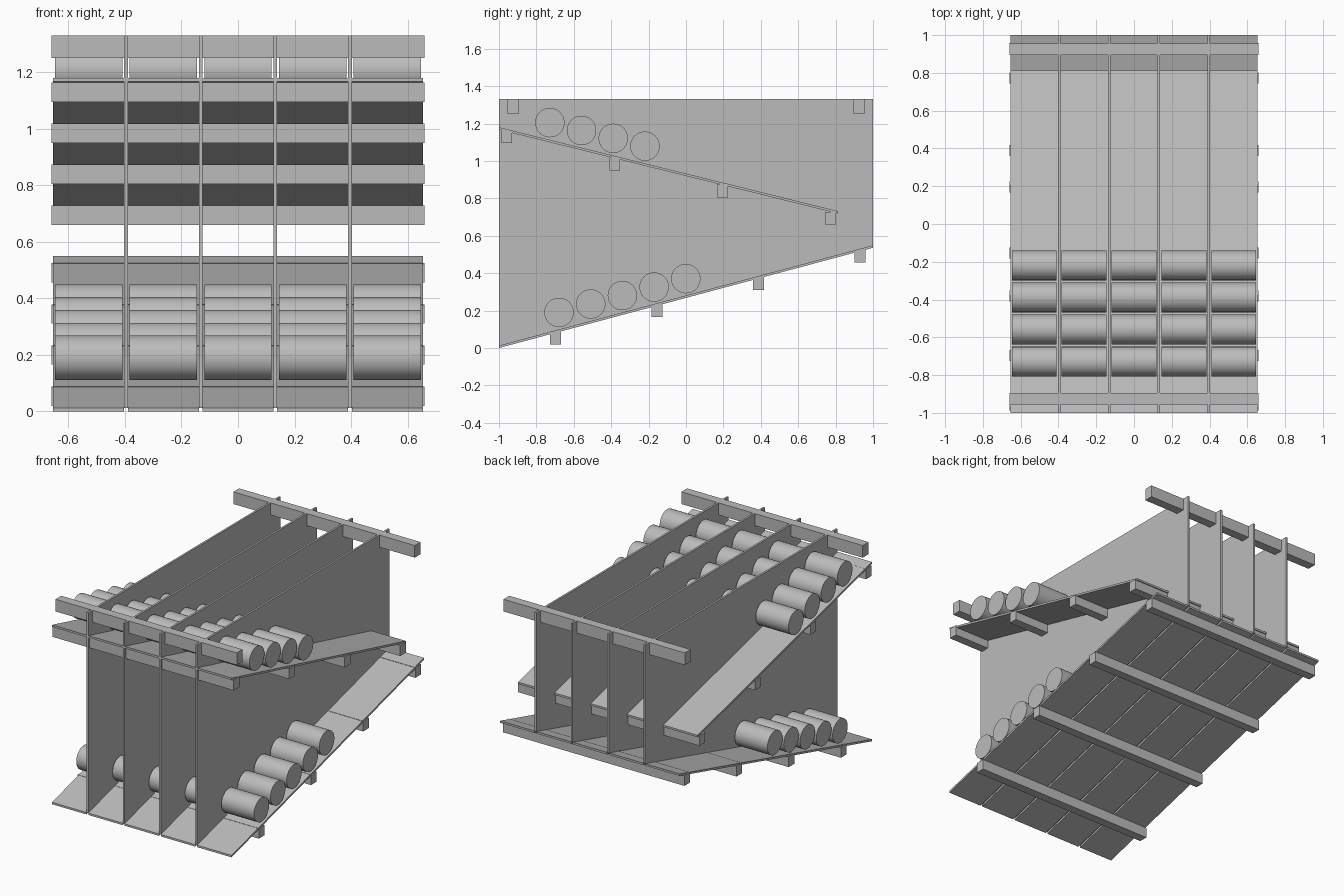
import bpy
import math

if "Cube" in bpy.data.objects:
    bpy.data.objects.remove(bpy.data.objects["Cube"], do_unlink=True)

grey = bpy.data.materials.new("plain grey")
grey.use_nodes = True
grey.diffuse_color = (0.5, 0.5, 0.5, 1)
grey.node_tree.nodes["Principled BSDF"].inputs["Base Color"].default_value = (0.5, 0.5, 0.5, 1)

HALF_WIDTH = 0.66
BAY = 2 * HALF_WIDTH / 5
SHEET = 0.013           # thickness of shelves and dividers
HEIGHT = 1.33
CAN_RADIUS = 0.0785
CAN_LENGTH = 0.238


def extrude_x(name, profile, x, width):
    """Extrude a (y, z) outline along x, centred on x."""
    n = len(profile)
    verts = [(x + side * width / 2, y, z) for side in (-1, 1) for y, z in profile]
    faces = [tuple(reversed(range(n))), tuple(range(n, 2 * n))]
    faces += [(i, (i + 1) % n, n + (i + 1) % n, n + i) for i in range(n)]
    mesh = bpy.data.meshes.new(name)
    mesh.from_pydata(verts, [], faces)
    mesh.materials.append(grey)
    obj = bpy.data.objects.new(name, mesh)
    bpy.context.collection.objects.link(obj)
    return obj


def beam(name, y, z, depth=0.058, height=0.068):
    """Full-width square bar, y at its middle and z at its underside."""
    a, b = y - depth / 2, y + depth / 2
    extrude_x(name, [(a, z), (b, z), (b, z + height), (a, z + height)], 0, 2 * HALF_WIDTH)


def shelf(name, y0, z0, y1, z1, x):
    """Sloping sheet, z values at its top surface."""
    extrude_x(name, [(y0, z0 - SHEET), (y1, z1 - SHEET), (y1, z1), (y0, z0)], x, BAY - SHEET)


def can(name, x, y, z):
    bpy.ops.mesh.primitive_cylinder_add(vertices=48, radius=CAN_RADIUS, depth=CAN_LENGTH,
                                        location=(x, y, z), rotation=(0, math.pi / 2, 0))
    obj = bpy.context.object
    obj.name = name
    obj.data.materials.append(grey)
    bpy.ops.object.shade_smooth_by_angle(angle=math.radians(35))


# Upright dividers, cut to the slope of the lower shelf
for i in range(4):
    extrude_x(f"divider_{i + 1}", [(-1, SHEET), (1, 0.549), (1, HEIGHT), (-1, HEIGHT)],
              (i - 1.5) * BAY, SHEET)

# Shelves and rolling cans in each bay
for bay in range(5):
    x = (bay - 2) * BAY
    shelf(f"lower_shelf_{bay + 1}", -1, SHEET, 1, 0.549, x)
    shelf(f"upper_shelf_{bay + 1}", -1, 1.18, 0.812, 0.732, x)
    for k in range(5):
        can(f"lower_can_{bay + 1}_{k + 1}", x, -0.679 + 0.1695 * k, 0.19 + 0.0452 * k)
    for k in range(4):
        can(f"upper_can_{bay + 1}_{k + 1}", x, -0.728 + 0.1695 * k, 1.205 - 0.042 * k)

# Beams under the shelves
for k in range(4):
    beam(f"lower_beam_{k + 1}", -0.697 + 0.5425 * k, 0.02 + 0.1455 * k)
    beam(f"upper_beam_{k + 1}", -0.958 + 0.577 * k, 1.095 - 0.145 * k)

# Top rails, flush with the divider tops
for side, y in (("front", -0.925), ("back", 0.925)):
    beam(f"{side}_top_rail", y, 1.25, 0.06, HEIGHT - 1.25)
